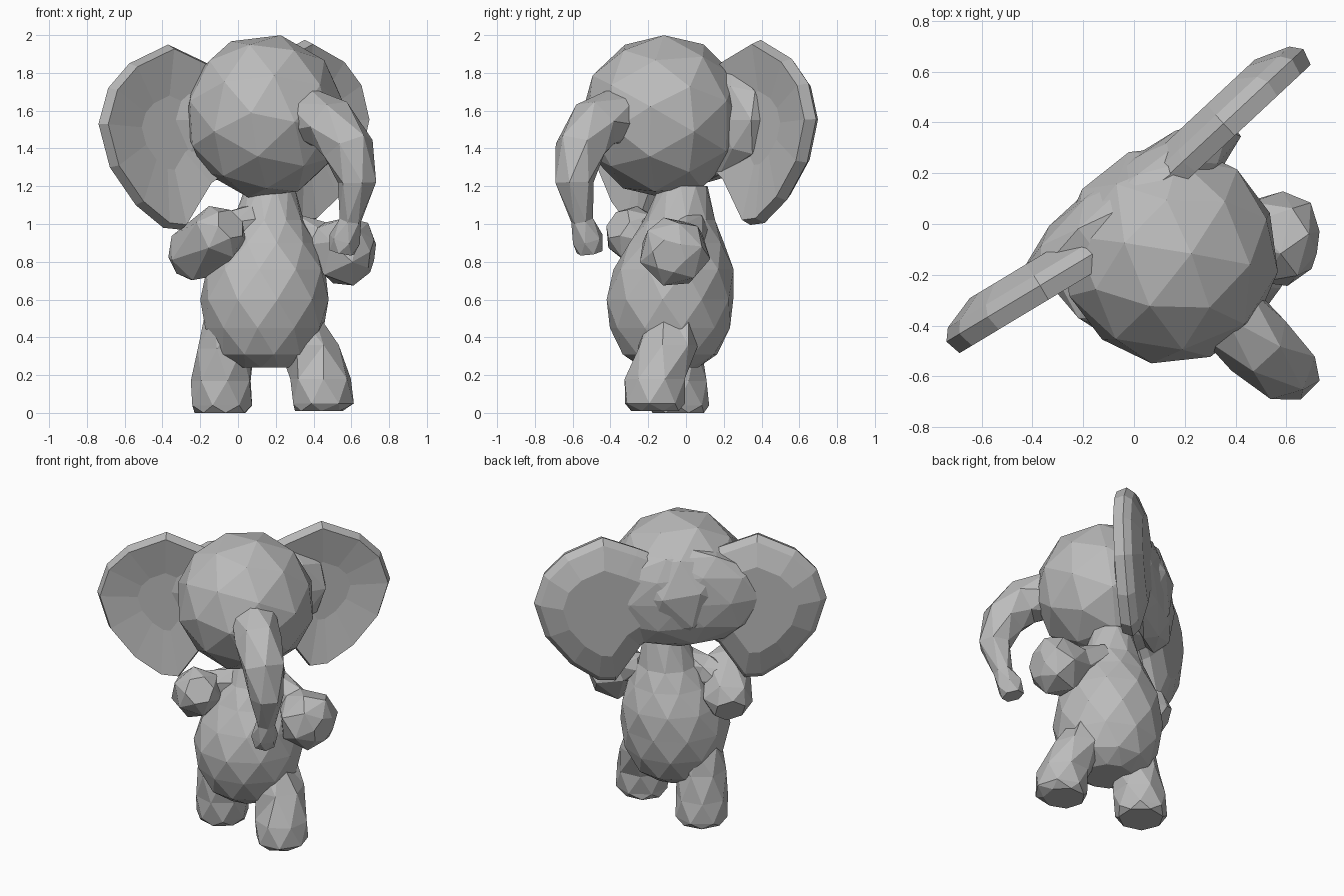
import bpy, bmesh, math
from mathutils import Vector, Matrix

cube = bpy.data.objects.get("Cube")
if cube:
    bpy.data.objects.remove(cube)

grey = bpy.data.materials.new("warm_grey")
grey.use_nodes = True
colour = (0.5, 0.5, 0.5, 1)
grey.diffuse_color = colour
grey.node_tree.nodes["Principled BSDF"].inputs["Base Color"].default_value = colour

# Direction of the side axis that runs through the ears
HEADING = math.radians(37)


def finish(name, bm):
    bmesh.ops.recalc_face_normals(bm, faces=bm.faces)
    mesh = bpy.data.meshes.new(name)
    bm.to_mesh(mesh)
    bm.free()
    mesh.materials.append(grey)
    obj = bpy.data.objects.new(name, mesh)
    bpy.context.collection.objects.link(obj)


def bridge(bm, a, b):
    for i in range(len(a)):
        j = (i + 1) % len(a)
        bm.faces.new((a[i], a[j], b[j], b[i]))


def loft(name, rings, sides, turn=0.0, level=False):
    """Faceted tube through (centre, radius) rings, each turned half a step."""
    bm = bmesh.new()
    pts = [Vector(c) for c, r in rings]
    loops = []
    for k, (c, r) in enumerate(rings):
        along = pts[min(k + 1, len(pts) - 1)] - pts[max(k - 1, 0)]
        if level:
            u, v = Vector((1, 0, 0)), Vector((0, 1, 0))
        else:
            u = along.cross(Vector((0.7, 0.7, 0.12))).normalized()
            v = along.cross(u).normalized()
        loop = []
        for i in range(sides):
            a = turn + math.tau * (i + 0.5 * (k % 2)) / sides
            loop.append(bm.verts.new(pts[k] + r * (u * math.cos(a) + v * math.sin(a))))
        loops.append(loop)
    for a, b in zip(loops, loops[1:]):
        bridge(bm, a, b)
    bm.faces.new(loops[0])
    bm.faces.new(loops[-1])
    bmesh.ops.triangulate(bm, faces=[f for f in bm.faces if len(f.verts) == 4],
                          quad_method='SHORT_EDGE')
    finish(name, bm)


def ball(name, centre, size, tilt):
    bm = bmesh.new()
    bmesh.ops.create_icosphere(bm, subdivisions=2, radius=1,
                               matrix=Matrix.Translation(centre)
                               @ Matrix.Rotation(HEADING, 4, 'Z')
                               @ Matrix.Diagonal((*size, 1))
                               @ Matrix.Rotation(tilt, 4, 'X'))
    finish(name, bm)


# Head, and the broad back of the skull that runs into both ears
ball("head", (0.14, -0.12, 1.57), (0.435, 0.435, 0.438), math.radians(37))
ball("back_of_head", (-0.01, 0.08, 1.55), (0.53, 0.155, 0.34), 0)

# Body with tapering neck
body = [(0.24, 0.15), (0.31, 0.255), (0.45, 0.32), (0.6, 0.342), (0.76, 0.32),
        (0.9, 0.255), (1.02, 0.19), (1.2, 0.13)]
loft("body", [((0.14 + 0.05 * max(0, z - 0.6), -0.085 + 0.12 * max(0, z - 0.6), z), r)
              for z, r in body], 10, 0.2, True)

# Trunk
loft("trunk", [((0.35, -0.33, 1.58), 0.155), ((0.49, -0.48, 1.53), 0.145),
               ((0.585, -0.56, 1.4), 0.14), ((0.63, -0.59, 1.22), 0.105),
               ((0.595, -0.55, 1.02), 0.06), ((0.565, -0.52, 0.92), 0.085),
               ((0.55, -0.51, 0.85), 0.07)], 6)

# Arms with blunt hands
loft("left_arm", [((0.27, 0.04, 0.99), 0.08), ((0.42, 0.0, 0.92), 0.1),
                  ((0.54, -0.05, 0.86), 0.19), ((0.65, -0.08, 0.84), 0.175),
                  ((0.71, -0.09, 0.83), 0.09)], 6)
loft("right_arm", [((0.1, -0.1, 1.03), 0.09), ((-0.03, -0.15, 0.97), 0.1),
                   ((-0.16, -0.18, 0.92), 0.1)], 6)
loft("right_hand", [((-0.29, -0.06, 0.79), 0.1), ((-0.24, -0.11, 0.83), 0.155),
                    ((-0.09, -0.3, 0.96), 0.155), ((-0.04, -0.36, 1.0), 0.09)], 6)

# Legs
loft("left_leg", [((0.26, -0.03, 0.58), 0.15), ((0.37, -0.1, 0.36), 0.165),
                  ((0.44, -0.16, 0.18), 0.165), ((0.45, -0.17, 0.05), 0.165),
                  ((0.43, -0.16, 0.01), 0.13)], 7, 0.3, True)
loft("right_leg", [((-0.02, -0.08, 0.5), 0.16), ((-0.07, -0.07, 0.34), 0.155),
                   ((-0.085, -0.05, 0.17), 0.165), ((-0.09, -0.04, 0.04), 0.165),
                   ((-0.09, -0.04, 0.0), 0.14)], 7, 0.4, True)

# Ears: thin rim, dished front, bulging back
outline = [(-0.25, 1.78), (-0.08, 1.86), (0.14, 1.95), (0.38, 1.85), (0.51, 1.72),
           (0.57, 1.53), (0.5, 1.3), (0.34, 1.1), (0.17, 0.98), (0.06, 0.97),
           (-0.1, 1.2), (-0.25, 1.3)]


def ear(name, root, angle, back, lift):
    bm = bmesh.new()
    out = Vector((math.cos(angle), math.sin(angle), 0))
    rear = back * Vector((-out.y, out.x, 0))
    centre = (0.15, 1.5)

    def loop(scale, depth):
        return [bm.verts.new(Vector(root) + rear * depth
                             + out * (centre[0] + (u - centre[0]) * scale)
                             + Vector((0, 0, centre[1] + (z - centre[1]) * scale + lift)))
                for u, z in outline]

    loops = [loop(0.4, -0.025), loop(0.95, -0.065), loop(1, 0.0),
             loop(0.92, 0.045), loop(0.6, 0.1)]
    for a, b in zip(loops, loops[1:]):
        bridge(bm, a, b)
    bm.faces.new(loops[0])
    bm.faces.new(loops[-1])
    finish(name, bm)


ear("left_ear", (0.25, 0.3, 0), math.radians(43), 1, 0.025)
ear("right_ear", (-0.25, -0.17, 0), math.radians(211), -1, 0)
